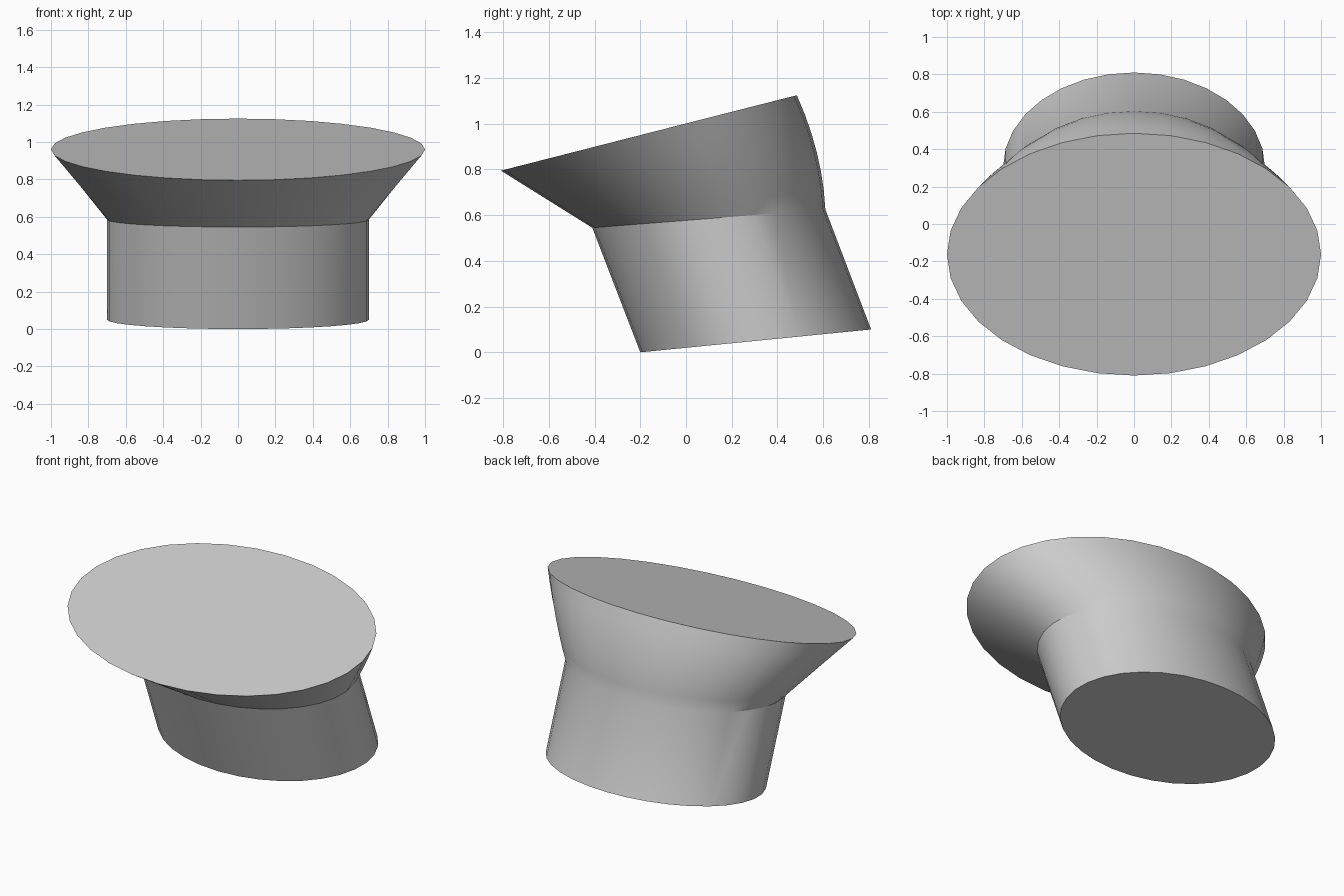
import bpy, bmesh, math

cube = bpy.data.objects.get("Cube")
if cube:
    bpy.data.objects.remove(cube, do_unlink=True)

SIDES = 32

grey = bpy.data.materials.new("plain grey")
grey.use_nodes = True
grey.diffuse_color = (0.6, 0.6, 0.6, 1)
grey.node_tree.nodes["Principled BSDF"].inputs["Base Color"].default_value = (0.6, 0.6, 0.6, 1)


def mix(a, b, t):
    return a + (b - a) * t


def tilted_ring(bm, front, back, half_width):
    """Ellipse spanning the (y, z) points front and back."""
    ring = []
    for i in range(SIDES):
        a = 2 * math.pi * i / SIDES
        t = (1 - math.cos(a)) / 2
        ring.append(bm.verts.new((half_width * math.sin(a),
                                  mix(front[0], back[0], t),
                                  mix(front[1], back[1], t))))
    return ring


# Stem foot, neck seam and flared rim: front point, back point, half width
foot = ((-0.2, 0.0), (0.81, 0.1), 0.7)
neck = ((-0.41, 0.545), (0.61, 0.625), 0.7)
rim = ((-0.81, 0.795), (0.485, 1.125), 1.0)

bm = bmesh.new()
rings = [tilted_ring(bm, *foot)]

# Collar rings swell slightly at the back
STEPS = 6
for k in range(STEPS + 1):
    t = k / STEPS
    front = [mix(a, b, t) for a, b in zip(neck[0], rim[0])]
    back = [mix(a, b, t) for a, b in zip(neck[1], rim[1])]
    back[0] += 0.1 * t * (1 - t)
    rings.append(tilted_ring(bm, front, back, mix(neck[2], rim[2], t)))

# Walls between rings, then both end caps
for low, high in zip(rings, rings[1:]):
    for i in range(SIDES):
        j = (i + 1) % SIDES
        bm.faces.new((low[i], low[j], high[j], high[i]))
bm.faces.new(rings[0])
bm.faces.new(rings[-1])
bmesh.ops.recalc_face_normals(bm, faces=bm.faces)

mesh = bpy.data.meshes.new("flared_stem")
bm.to_mesh(mesh)
bm.free()
mesh.materials.append(grey)
stem = bpy.data.objects.new("flared_stem", mesh)
bpy.context.collection.objects.link(stem)

bpy.ops.object.select_all(action="DESELECT")
stem.select_set(True)
bpy.context.view_layer.objects.active = stem
bpy.ops.object.shade_smooth_by_angle(angle=math.radians(25))
